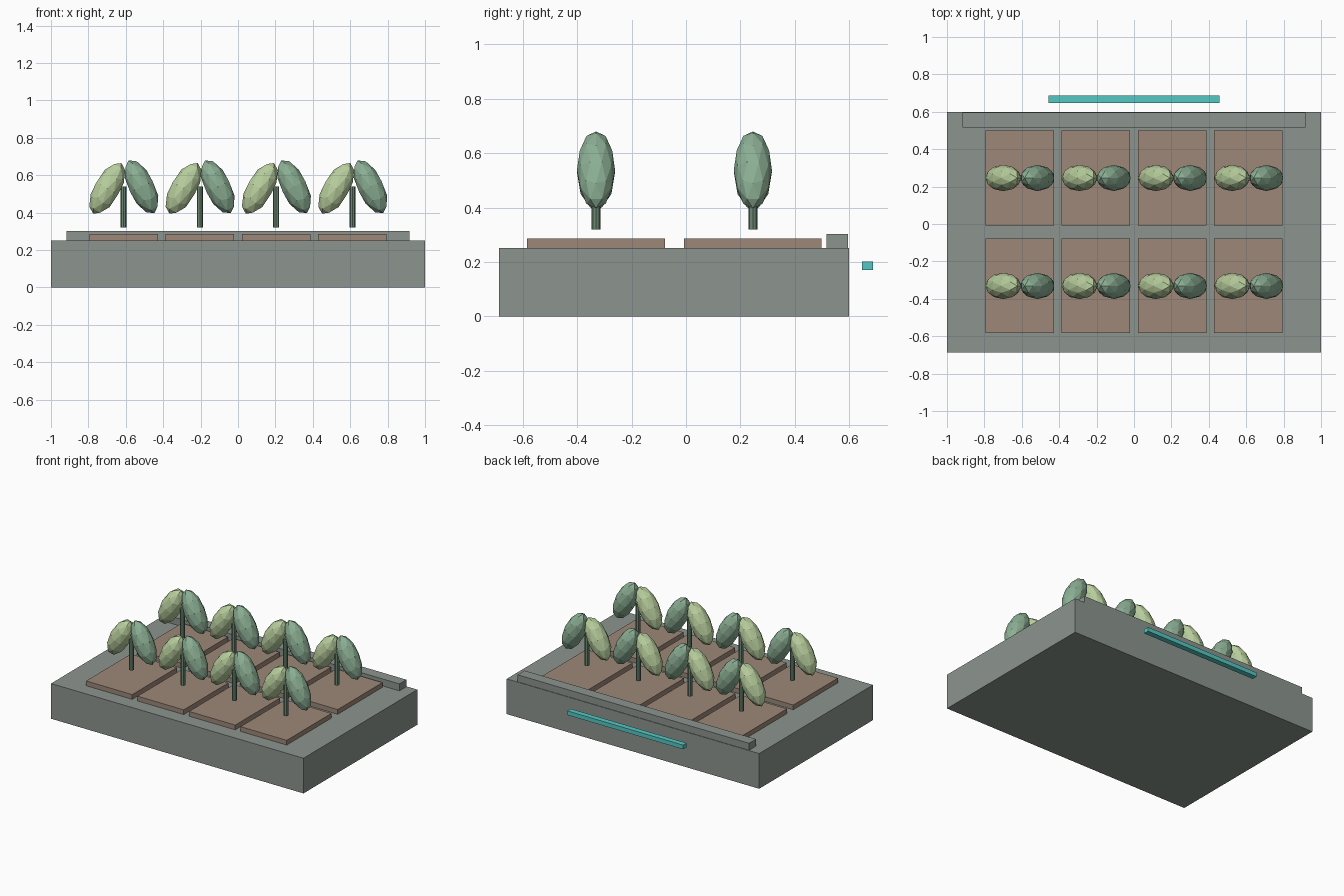
import bpy
from math import radians
from mathutils import Matrix, Vector
import bmesh

cube = bpy.data.objects.get("Cube")
if cube:
    bpy.data.objects.remove(cube, do_unlink=True)


def material(name, rgb):
    mat = bpy.data.materials.new(name)
    mat.use_nodes = True
    colour = (*rgb, 1)
    mat.diffuse_color = colour
    mat.node_tree.nodes["Principled BSDF"].inputs["Base Color"].default_value = colour
    return mat


STONE = material("grey_green_stone", (0.263, 0.298, 0.272))
SOIL = material("brown_soil", (0.335, 0.245, 0.187))
LIGHT = material("light_leaf_green", (0.485, 0.624, 0.342))
DARK = material("dark_leaf_green", (0.262, 0.429, 0.296))
STEM = material("stem_green", (0.15, 0.25, 0.17))
TEAL = material("teal", (0.09, 0.58, 0.546))


def finish(bm, name, mat):
    mesh = bpy.data.meshes.new(name)
    bm.to_mesh(mesh)
    bm.free()
    mesh.materials.append(mat)
    obj = bpy.data.objects.new(name, mesh)
    bpy.context.collection.objects.link(obj)
    return obj


def box(name, low, high, mat):
    low, high = Vector(low), Vector(high)
    bm = bmesh.new()
    bmesh.ops.create_cube(bm, size=1)
    bmesh.ops.scale(bm, vec=high - low, verts=bm.verts)
    bmesh.ops.translate(bm, vec=(low + high) / 2, verts=bm.verts)
    return finish(bm, name, mat)


def stem(name, x, y, bottom, top):
    bm = bmesh.new()
    bmesh.ops.create_cone(bm, cap_ends=True, segments=8, radius1=0.0165, radius2=0.0165,
                          depth=top - bottom,
                          matrix=Matrix.Translation((x, y, (bottom + top) / 2)))
    return finish(bm, name, STEM)


def leaf(name, centre, length, tilt, mat):
    # Faceted ellipsoid leaning sideways
    bm = bmesh.new()
    bmesh.ops.create_icosphere(bm, subdivisions=2, radius=1)
    place = (Matrix.Translation(centre) @ Matrix.Rotation(radians(tilt), 4, "Y")
             @ Matrix.Diagonal((0.07, 0.07, length, 1)))
    bmesh.ops.transform(bm, matrix=place, verts=bm.verts)
    return finish(bm, name, mat)


# Planter body, back rail and the separate light strip behind it
box("planter_base", (-1, -0.687, 0), (1, 0.6, 0.252), STONE)
box("back_rail", (-0.917, 0.517, 0.252), (0.917, 0.596, 0.302), STONE)
box("rear_strip", (-0.458, 0.648, 0.171), (0.458, 0.687, 0.201), TEAL)

# Two rows of four soil beds, each with a two-leaf seedling
for row, y in (("front", -0.331), ("back", 0.246)):
    for i in range(4):
        x = (i - 1.5) * 0.408
        tag = f"{row}_{i + 1}"
        box(f"soil_bed_{tag}", (x - 0.183, y - 0.253, 0.252), (x + 0.183, y + 0.253, 0.286), SOIL)
        stem(f"stem_{tag}", x, y, 0.32, 0.54)
        leaf(f"light_leaf_{tag}", (x - 0.087, y, 0.53), 0.155, 29, LIGHT)
        leaf(f"dark_leaf_{tag}", (x + 0.096, y, 0.5385), 0.157, -26, DARK)
